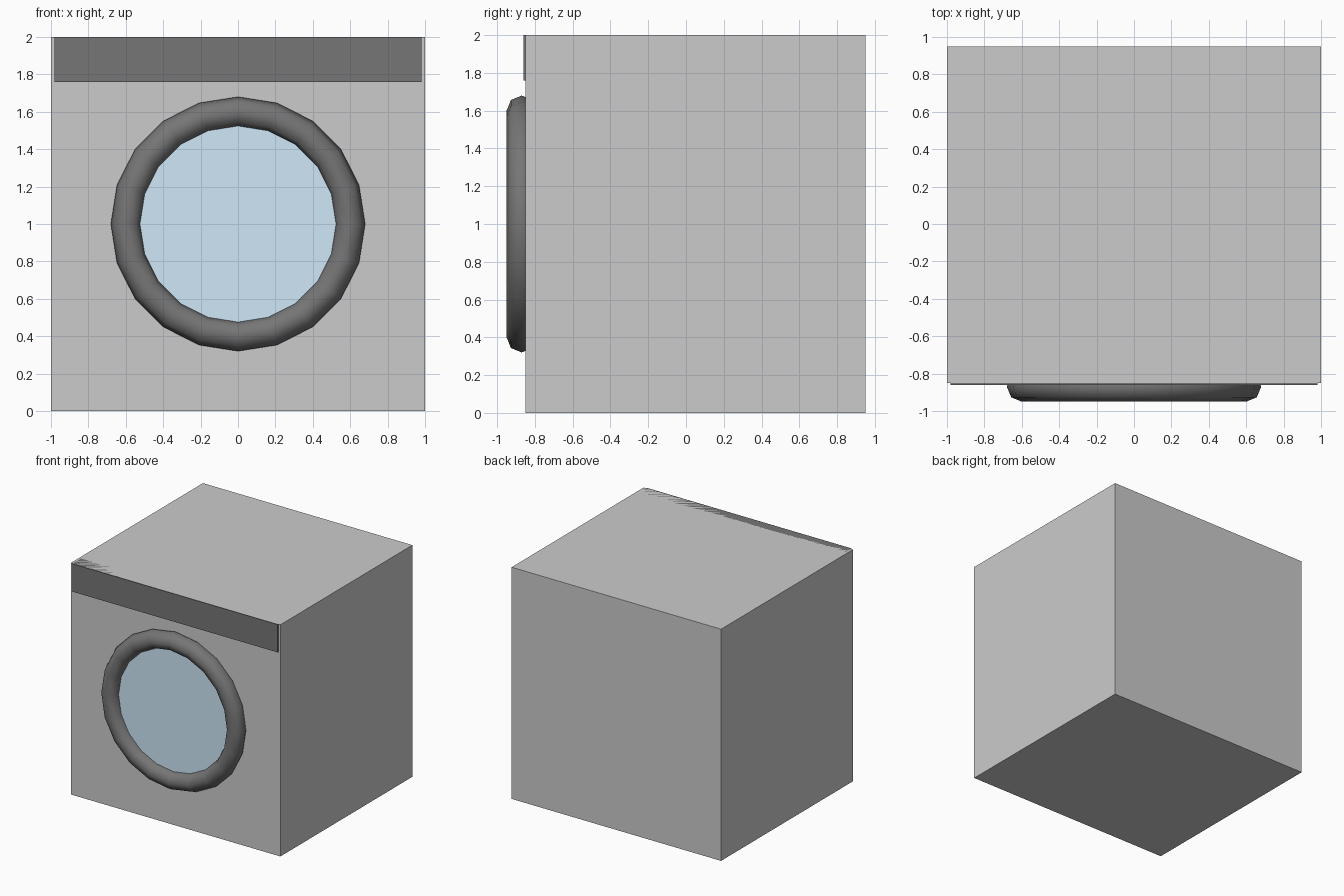
import bpy
from math import pi

if "Cube" in bpy.data.objects:
    bpy.data.objects.remove(bpy.data.objects["Cube"])


def material(name, color):
    mat = bpy.data.materials.new(name)
    mat.diffuse_color = (*color, 1)
    mat.use_nodes = True
    mat.node_tree.nodes["Principled BSDF"].inputs["Base Color"].default_value = mat.diffuse_color
    return mat


def finish(name, mat=None):
    obj = bpy.context.object
    obj.name = name
    if mat:
        obj.data.materials.append(mat)
    return obj


def box(name, lo, hi, mat=None):
    center = [(a + b) / 2 for a, b in zip(lo, hi)]
    bpy.ops.mesh.primitive_cube_add(size=1, location=center)
    bpy.context.object.scale = [b - a for a, b in zip(lo, hi)]
    bpy.ops.object.transform_apply(location=False, rotation=False, scale=True)
    return finish(name, mat)


dark = material("dark_plastic", (0.18, 0.18, 0.18))
blue = material("blue_glass", (0.62, 0.80, 0.94))

# Cabinet and control strip along its top front edge
box("cabinet", (-1, -0.85, 0), (1, 0.95, 2))
box("control_panel", (-0.98, -0.86, 1.76), (0.98, -0.74, 2), dark)

# Round door rim
bpy.ops.mesh.primitive_torus_add(
    major_segments=20, minor_segments=8, major_radius=0.6, minor_radius=0.08,
    location=(0, -0.87, 1), rotation=(pi / 2, 0, 0))
finish("door_rim", dark)
bpy.ops.object.shade_smooth()

# Door glass, set inside the rim
bpy.ops.mesh.primitive_cylinder_add(
    vertices=32, radius=0.53, depth=0.1,
    location=(0, -0.83, 1), rotation=(pi / 2, 0, 0))
finish("door_glass", blue)
